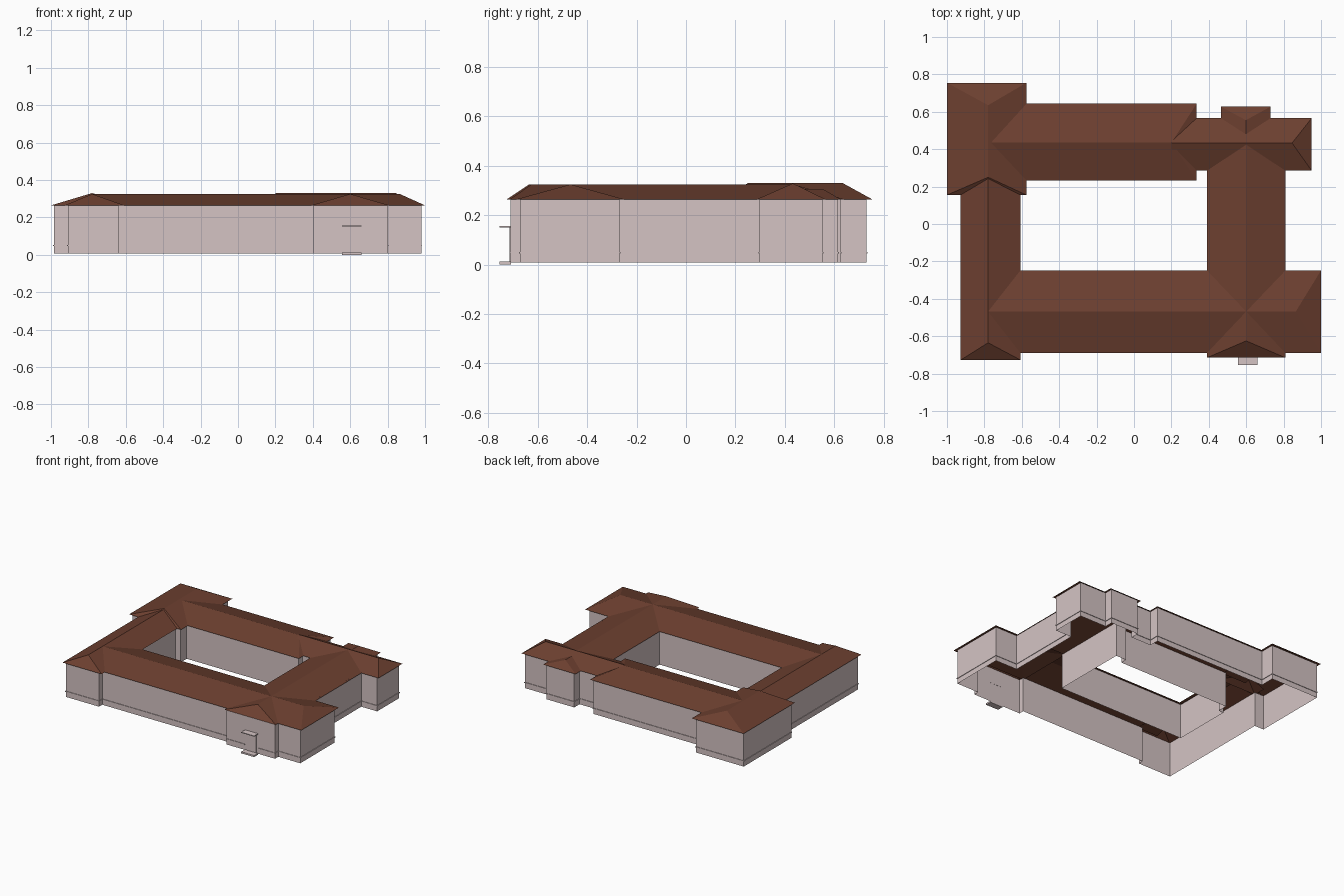
import bpy

if "Cube" in bpy.data.objects:
    bpy.data.objects.remove(bpy.data.objects["Cube"])


def material(name, rgb):
    m = bpy.data.materials.new(name)
    m.diffuse_color = (*rgb, 1)
    m.use_nodes = True
    m.node_tree.nodes["Principled BSDF"].inputs["Base Color"].default_value = m.diffuse_color
    return m


ROOF = material("brown roof tile", (0.15, 0.05, 0.029))
WALL = material("pale pink plaster", (0.66, 0.55, 0.55))
EAVE, BASE = 0.264, 0.008


def mesh(name, verts, faces, mat):
    me = bpy.data.meshes.new(name)
    me.from_pydata(verts, [], faces)
    me.materials.append(mat)
    ob = bpy.data.objects.new(name, me)
    bpy.context.collection.objects.link(ob)
    return ob


def roof(name, axis, lo, hi, eave_a, eave_b, ridge, r0, r1, top):
    """Thin hipped roof along an axis; an end is left open where the ridge reaches the eave."""
    pts = [(lo, eave_a, EAVE), (hi, eave_a, EAVE), (hi, eave_b, EAVE),
           (lo, eave_b, EAVE), (r0, ridge, top), (r1, ridge, top)]
    faces = [(0, 1, 5, 4), (2, 3, 4, 5)]
    if r0 > lo:
        faces.append((3, 0, 4))
    if r1 < hi:
        faces.append((1, 2, 5))
    if axis == "y":
        pts = [(b, a, z) for a, b, z in pts]
        faces = [f[::-1] for f in faces]
    mesh(name, pts, faces, ROOF)


def walls(name, loop):
    """Vertical wall sheet around a closed plan outline."""
    n = len(loop)
    verts = [(x, y, z) for z in (BASE, EAVE + 0.003) for x, y in loop]
    mesh(name, verts, [(i, (i + 1) % n, n + (i + 1) % n, n + i) for i in range(n)], WALL)


def ledge(name, path, z0, z1, d):
    """Thin moulding following the outside of an open right-angled path."""
    n = len(path)
    normals = []
    for (ax, ay), (bx, by) in zip(path, path[1:]):
        length = abs(bx - ax) + abs(by - ay)
        normals.append(((by - ay) / length, (ax - bx) / length))
    verts = []
    for i, (x, y) in enumerate(path):
        near = normals[max(i - 1, 0):i + 1]
        ox, oy = sum(v[0] for v in near) * d, sum(v[1] for v in near) * d
        if len(near) == 1:
            ox, oy = near[0][0] * d, near[0][1] * d
        verts += [(x, y, z0), (x + ox, y + oy, z0), (x + ox, y + oy, z1), (x, y, z1)]
    faces = [(0, 1, 2, 3), tuple(4 * n - k for k in (1, 2, 3, 4))]
    for i in range(n - 1):
        for k in range(3):
            a = 4 * i + k
            faces.append((a, a + 4, a + 5, a + 1))
    mesh(name, verts, faces, WALL)


def box(name, x0, x1, y0, y1, z0, z1):
    verts = [(x, y, z) for z in (z0, z1) for x, y in ((x0, y0), (x1, y0), (x1, y1), (x0, y1))]
    faces = [(3, 2, 1, 0), (4, 5, 6, 7)]
    faces += [(i, (i + 1) % 4, 4 + (i + 1) % 4, 4 + i) for i in range(4)]
    mesh(name, verts, faces, WALL)


# Roofs
roof("northwest_roof", "y", 0.155, 0.755, -1.0, -0.575, -0.78, 0.25, 0.635, 0.33)
roof("west_roof", "y", -0.727, 0.25, -0.927, -0.607, -0.78, -0.635, 0.25, 0.325)
roof("north_roof", "x", -0.78, 0.335, 0.233, 0.643, 0.435, -0.78, 0.2, 0.325)
roof("northeast_roof", "x", 0.2, 0.95, 0.285, 0.566, 0.433, 0.2, 0.845, 0.329)
roof("south_roof", "x", -0.78, 1.0, -0.69, -0.248, -0.468, -0.78, 0.865, 0.325)
roof("east_roof", "y", -0.715, 0.425, 0.39, 0.81, 0.6, -0.625, 0.425, 0.325)
roof("north_bay_roof", "y", 0.45, 0.627, 0.465, 0.73, 0.598, 0.45, 0.555, 0.306)

# Outer walls, starting and ending at the two sides of the doorway
outer = [(0.66, -0.71), (0.80, -0.71), (0.80, -0.672), (0.98, -0.672), (0.98, -0.27),
         (0.80, -0.27), (0.80, 0.298), (0.93, 0.298), (0.93, 0.553), (0.712, 0.553),
         (0.712, 0.615), (0.484, 0.615), (0.484, 0.553), (0.32, 0.553), (0.32, 0.625),
         (-0.595, 0.625), (-0.595, 0.732), (-0.985, 0.732), (-0.985, 0.175), (-0.91, 0.175),
         (-0.91, -0.71), (-0.64, -0.71), (-0.64, -0.672), (0.405, -0.672), (0.405, -0.71),
         (0.555, -0.71)]
walls("outer_walls", outer)
ledge("plinth_ledge", outer, 0.046, 0.052, 0.004)

# Courtyard walls, listed clockwise so they face the yard
court = [(-0.635, -0.27), (-0.635, 0.175), (-0.595, 0.175), (-0.595, 0.25), (0.32, 0.25),
         (0.32, 0.298), (0.405, 0.298), (0.405, -0.27)]
walls("courtyard_walls", court)

# Entrance
box("door", 0.568, 0.648, -0.714, -0.709, BASE, 0.15)
box("door_canopy", 0.555, 0.66, -0.755, -0.709, 0.151, 0.157)
box("door_step", 0.555, 0.66, -0.755, -0.709, 0.0, 0.012)
